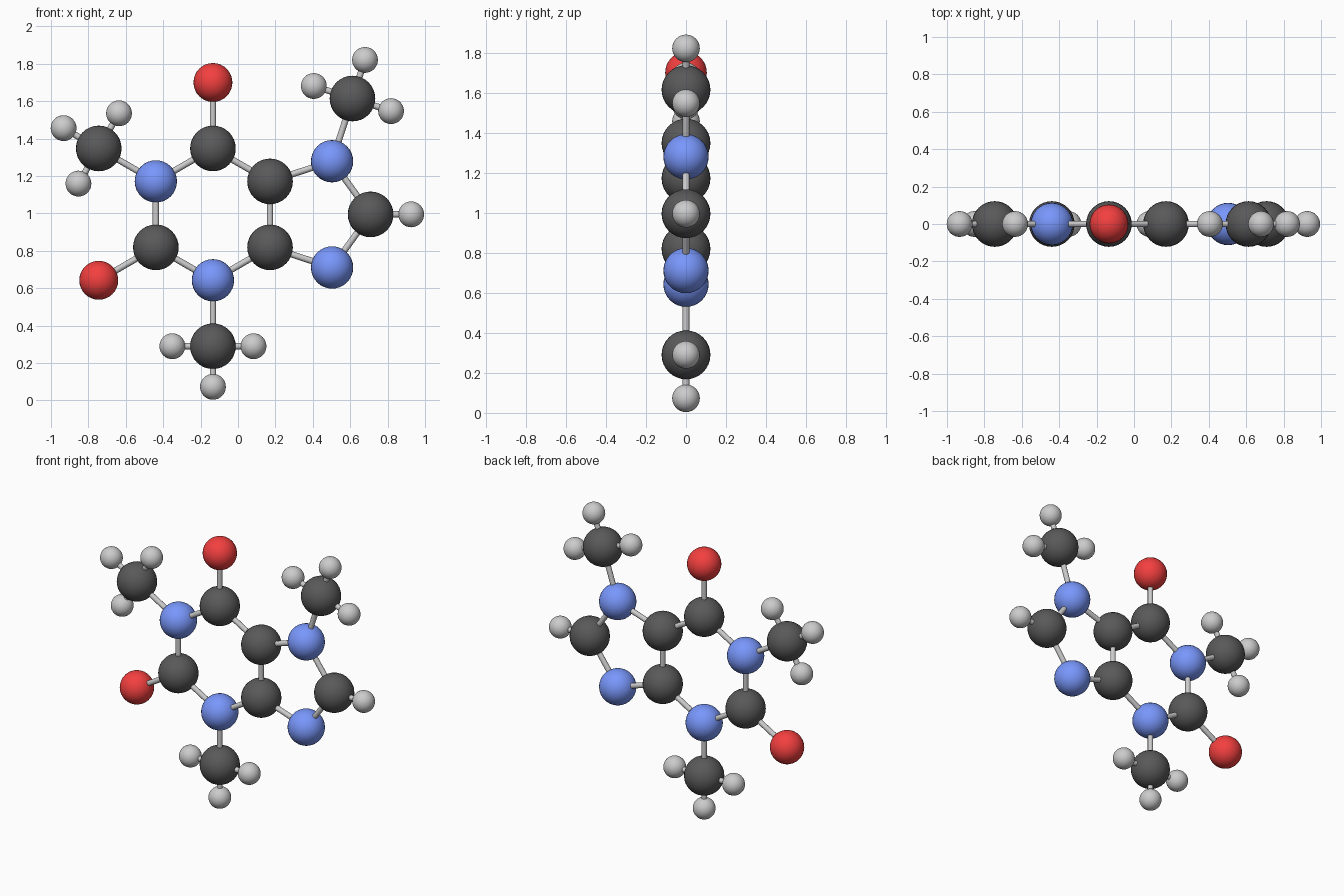
import bpy
from math import cos, sin, radians
from mathutils import Vector

if "Cube" in bpy.data.objects:
    bpy.data.objects.remove(bpy.data.objects["Cube"])


def material(name, color):
    m = bpy.data.materials.new(name)
    m.diffuse_color = (*color, 1)
    m.use_nodes = True
    m.node_tree.nodes["Principled BSDF"].inputs["Base Color"].default_value = m.diffuse_color
    return m


# element -> radius, material
STYLE = {
    "carbon": (0.122, material("dark_grey", (0.1, 0.1, 0.1))),
    "nitrogen": (0.113, material("blue", (0.19, 0.31, 0.97))),
    "oxygen": (0.104, material("red", (0.9, 0.05, 0.05))),
    "hydrogen": (0.069, None),
}
BOND_RADIUS = 0.017
STEP, H_STEP = 0.3525, 0.217


def atom(element, pos):
    radius, mat = STYLE[element]
    bpy.ops.mesh.primitive_uv_sphere_add(segments=32, ring_count=16, radius=radius,
                                         location=(pos.x, 0, pos.y))
    ob = bpy.context.object
    ob.name = element + "_atom"
    bpy.ops.object.shade_smooth()
    if mat:
        ob.data.materials.append(mat)
    return pos


def bond(a, b):
    d = Vector((b.x - a.x, 0, b.y - a.y))
    mid = (a + b) / 2
    bpy.ops.mesh.primitive_cylinder_add(vertices=16, radius=BOND_RADIUS, depth=d.length,
                                        location=(mid.x, 0, mid.y))
    ob = bpy.context.object
    ob.name = "bond"
    ob.rotation_euler = d.to_track_quat('Z', 'Y').to_euler()
    bpy.ops.object.shade_smooth_by_angle()


def polar(angle, length):
    return Vector((cos(radians(angle)), sin(radians(angle)))) * length


def branch(base, element, angle, length=STEP):
    tip = atom(element, base + polar(angle, length))
    bond(base, tip)
    return tip


def methyl(base, angle):
    c = branch(base, "carbon", angle)
    for turn in (-90, 0, 90):
        branch(c, "hydrogen", angle + turn, H_STEP)


# six-sided ring, starting at the right-hand upper corner
centre = Vector((-0.134, 0.995))
elements = ["carbon", "carbon", "nitrogen", "carbon", "nitrogen", "carbon"]
hexa = [atom(e, centre + polar(30 + 60 * i, STEP)) for i, e in enumerate(elements)]
for i in range(6):
    bond(hexa[i], hexa[(i + 1) % 6])

# five-sided ring sharing the right-hand edge
upper = atom("nitrogen", Vector((0.503, 1.279)))
tip = atom("carbon", Vector((0.709, 0.995)))
lower = atom("nitrogen", Vector((0.503, 0.711)))
chain = [hexa[0], upper, tip, lower, hexa[5]]
for a, b in zip(chain, chain[1:]):
    bond(a, b)

# side groups
branch(hexa[1], "oxygen", 90)
branch(hexa[3], "oxygen", 210)
branch(tip, "hydrogen", 0, H_STEP)
methyl(hexa[2], 150)
methyl(hexa[4], 270)
methyl(upper, 72)
